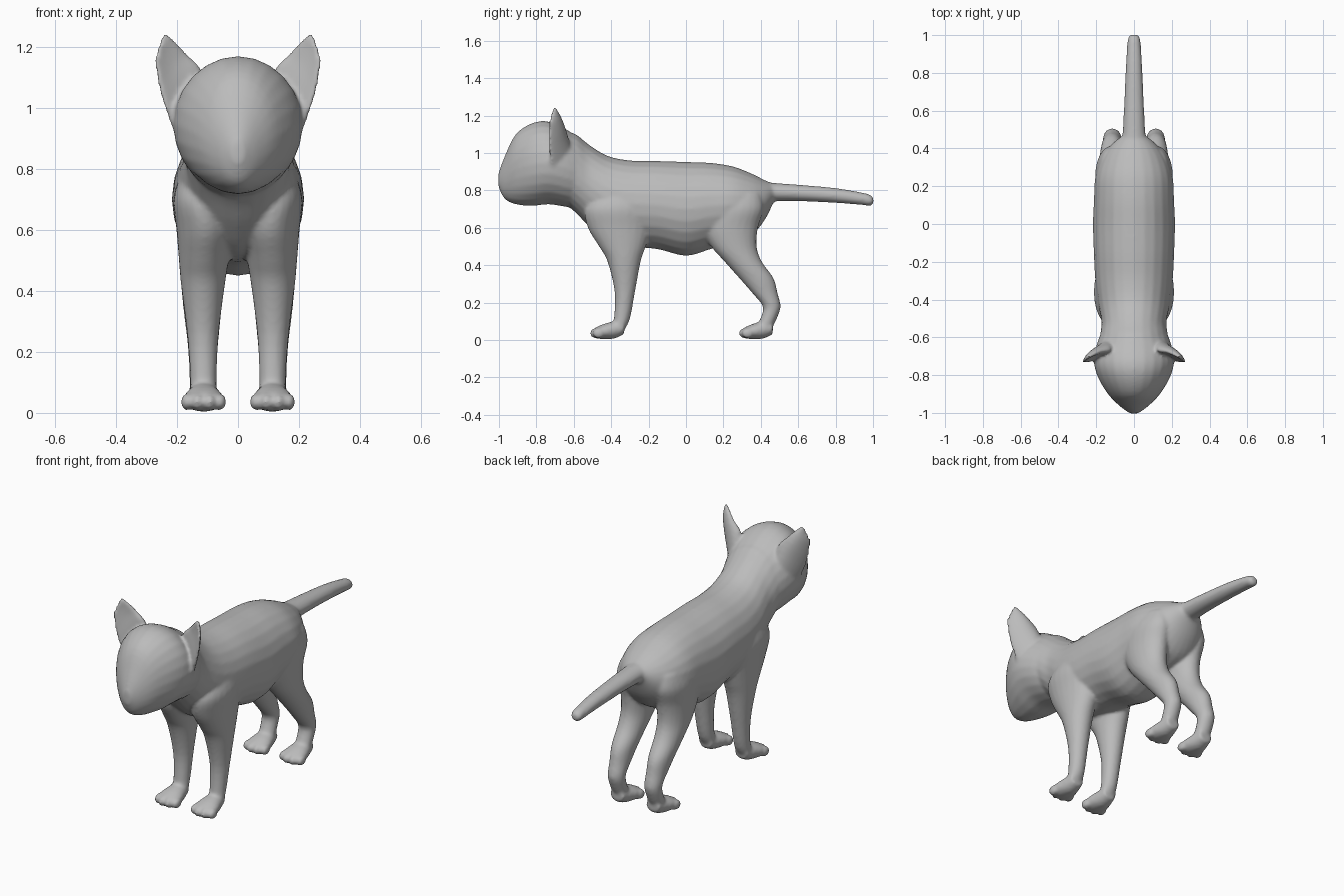
import bpy, bmesh, math
from mathutils import Vector

if "Cube" in bpy.data.objects:
    bpy.data.objects.remove(bpy.data.objects["Cube"])

SIDES, STEPS = 24, 4
grey = bpy.data.materials.new("plain grey")
grey.diffuse_color = (0.5, 0.5, 0.5, 1)
grey.use_nodes = True
grey.node_tree.nodes["Principled BSDF"].inputs["Base Color"].default_value = grey.diffuse_color
parts = []


def smooth_rows(rows):
    """Catmull-Rom interpolation between rows of numbers."""
    out = []
    for i in range(len(rows) - 1):
        p0, p1 = rows[max(i - 1, 0)], rows[i]
        p2, p3 = rows[i + 1], rows[min(i + 2, len(rows) - 1)]
        for s in range(STEPS):
            t = s / STEPS
            out.append([0.5 * (2 * b + (c - a) * t + (2 * a - 5 * b + 4 * c - d) * t * t
                               + (3 * b - a - 3 * c + d) * t ** 3)
                        for a, b, c, d in zip(p0, p1, p2, p3)])
    out.append(list(rows[-1]))
    return out


def loft(name, rings, cup=0.0):
    """Closed skin over elliptical rings given as (centre, u axis, v axis)."""
    bm = bmesh.new()
    loops = []
    for c, u, v in rings:
        loop = []
        for k in range(SIDES):
            a = 2 * math.pi * k / SIDES
            p = Vector(c) + Vector(u) * math.cos(a) + Vector(v) * math.sin(a)
            p.y -= cup * Vector(u).length * (math.cos(a) ** 2 - 0.5)
            loop.append(bm.verts.new(p))
        loops.append(loop)
    for a, b in zip(loops, loops[1:]):
        for k in range(SIDES):
            j = (k + 1) % SIDES
            bm.faces.new((a[k], a[j], b[j], b[k]))
    bm.faces.new(loops[0])
    bm.faces.new(loops[-1])
    finish(name, bm)


def finish(name, bm):
    bmesh.ops.recalc_face_normals(bm, faces=bm.faces)
    mesh = bpy.data.meshes.new(name)
    bm.to_mesh(mesh)
    bm.free()
    mesh.materials.append(grey)
    obj = bpy.data.objects.new(name, mesh)
    bpy.context.collection.objects.link(obj)
    parts.append(obj)


def loft_y(name, rows, x=0.0):
    """Rows of (y, bottom z, top z, half width)."""
    loft(name, [((x, y, (b + t) / 2), (w, 0, 0), (0, 0, (t - b) / 2))
                for y, b, t, w in smooth_rows(rows)])


def loft_z(name, rows, side):
    """Rows of (z, front y, back y, inner x, outer x)."""
    loft(name, [((side * (i + o) / 2, (f + b) / 2, z), ((o - i) / 2, 0, 0), (0, (b - f) / 2, 0))
                for z, f, b, i, o in smooth_rows(rows)])


def ball(name, centre, radii):
    bm = bmesh.new()
    bmesh.ops.create_uvsphere(bm, u_segments=16, v_segments=10, radius=1)
    for v in bm.verts:
        v.co = Vector(c + r * p for c, r, p in zip(centre, radii, v.co))
    finish(name, bm)


# Head, narrowing to the muzzle
loft_y("head", [(-1.003, .82, .89, .02), (-.97, .755, .98, .068), (-.91, .725, 1.10, .13),
                (-.82, .718, 1.16, .187), (-.73, .725, 1.167, .212), (-.63, .71, 1.12, .195),
                (-.52, .70, 1.04, .15)])

# Torso from neck to rump
loft_y("torso", [(-.68, .75, 1.10, .17), (-.60, .69, 1.105, .18), (-.52, .61, 1.045, .172),
                 (-.42, .53, .985, .19), (-.30, .50, .96, .205), (-.15, .485, .957, .213),
                 (0, .45, .952, .217), (.13, .485, .947, .212), (.25, .52, .928, .205),
                 (.35, .56, .89, .172), (.42, .64, .855, .12), (.465, .73, .835, .065)])

# Tail
loft_y("tail", [(.36, .73, .86, .09), (.45, .74, .842, .064), (.60, .742, .83, .054),
                (.80, .733, .812, .045), (.94, .722, .788, .037), (.985, .717, .776, .031),
                (1.002, .73, .76, .018)])

front_leg = [(.78, -.48, -.22, .05, .19), (.70, -.54, -.18, .03, .212), (.60, -.525, -.185, .012, .202),
             (.50, -.465, -.215, .03, .194), (.42, -.42, -.242, .043, .187),
             (.26, -.382, -.272, .063, .167), (.12, -.385, -.298, .07, .157),
             (.06, -.40, -.325, .07, .157), (.025, -.41, -.35, .08, .147)]
hind_leg = [(.78, .16, .40, .05, .18), (.70, .10, .415, .03, .205), (.60, .085, .385, .025, .20),
            (.50, .135, .378, .035, .193), (.42, .205, .405, .045, .187), (.33, .285, .468, .055, .178),
            (.25, .355, .49, .063, .168), (.18, .41, .506, .068, .162), (.12, .40, .488, .07, .16),
            (.06, .37, .458, .07, .158), (.025, .36, .43, .08, .148)]
paw = [(.18, .03, .10, .04), (.13, .008, .10, .052), (.07, .004, .085, .067), (.025, .01, .065, .062)]
ear = [(.11, 1.08, .21, .92, .035), (.125, 1.135, .243, 1.01, .03), (.165, 1.175, .266, 1.10, .022),
       (.20, 1.215, .272, 1.165, .016), (.228, 1.24, .258, 1.212, .011), (.24, 1.247, .25, 1.236, .006)]

for side, label in ((1, "right"), (-1, "left")):
    loft_z(label + "_front_leg", front_leg, side)
    loft_z(label + "_hind_leg", hind_leg, side)
    # Paws with four toes each
    for place, tip in (("front", -.512), ("hind", .284)):
        loft_y(f"{label}_{place}_paw", [(tip + d, b, t, w) for d, b, t, w in paw], side * .113)
        for off, back in ((-.054, .045), (-.02, .03), (.02, .03), (.054, .045)):
            ball(f"{label}_{place}_toe", (side * .113 + off, tip + back, .036), (.021, .032, .028))
    # Ears: thin cupped blades, inner edge to outer edge
    rings = []
    for xi, zi, xo, zo, thick in smooth_rows(ear):
        half = Vector((side * (xo - xi) / 2, -.03 * min(1, (xo - xi) / .1), (zo - zi) / 2))
        lean = -.67 - .035 * max(0, min(1, (zi - 1.08) / .15))
        rings.append((((xi + xo) / 2 * side, lean, (zi + zo) / 2), half, (0, thick, 0)))
    loft(label + "_ear", rings, cup=.3)

# Fuse the parts into one continuous skin
for obj in parts:
    obj.select_set(True)
body = parts[1]
bpy.context.view_layer.objects.active = body
bpy.ops.object.join()
body.name = "cat_skin"
remesh = body.modifiers.new("fuse", 'REMESH')
remesh.mode = 'VOXEL'
remesh.voxel_size = 0.009
remesh.use_smooth_shade = True
relax = body.modifiers.new("relax", 'SMOOTH')
relax.factor = 0.5
relax.iterations = 6
